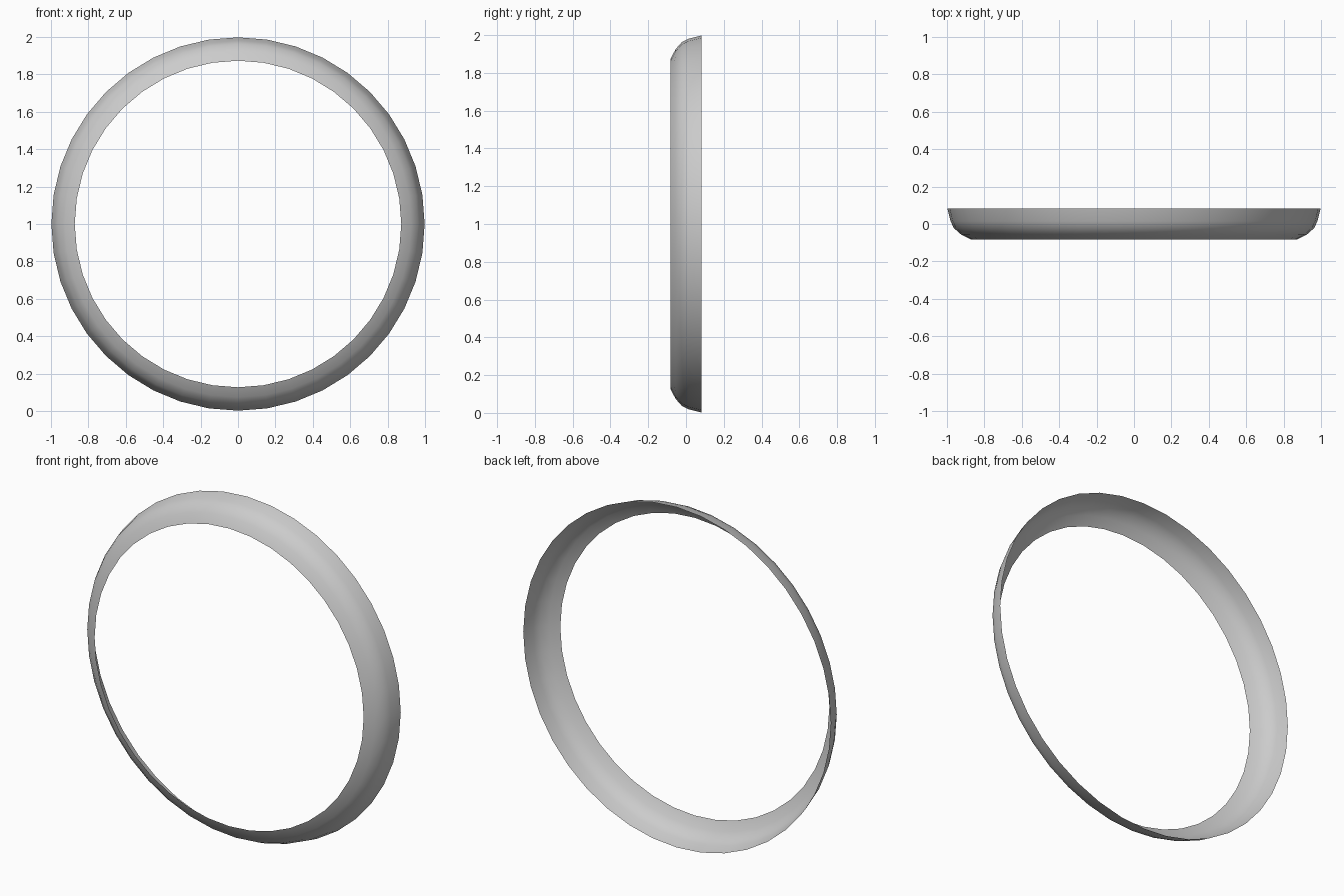
import bpy, bmesh, math

if "Cube" in bpy.data.objects:
    bpy.data.objects.remove(bpy.data.objects["Cube"])

SEGMENTS = 40
CENTRE_Z = 1.0

# Rim cross-section: (radius, y) from the front lip to the back edge
PROFILE = [(0.873, -0.082), (0.926, -0.055), (0.963, -0.022),
           (0.981, 0.015), (0.998, 0.083)]


def revolve_about_y(name, profile, segments):
    bm = bmesh.new()
    rings = []
    for r, y in profile:
        angles = [2 * math.pi * i / segments for i in range(segments)]
        rings.append([bm.verts.new((r * math.cos(a), y, CENTRE_Z + r * math.sin(a)))
                      for a in angles])
    for front, back in zip(rings, rings[1:]):
        for i in range(segments):
            j = (i + 1) % segments
            face = bm.faces.new((front[i], front[j], back[j], back[i]))
            face.smooth = True
    # Make the convex side the outside
    bm.normal_update()
    for face in bm.faces:
        c = face.calc_center_median()
        if face.normal.x * c.x + face.normal.z * (c.z - CENTRE_Z) < 0:
            face.normal_flip()
    mesh = bpy.data.meshes.new(name)
    bm.to_mesh(mesh)
    bm.free()
    obj = bpy.data.objects.new(name, mesh)
    bpy.context.collection.objects.link(obj)
    return obj


# Thin open ring, rounded towards the front
revolve_about_y("rim_ring", PROFILE, SEGMENTS)
